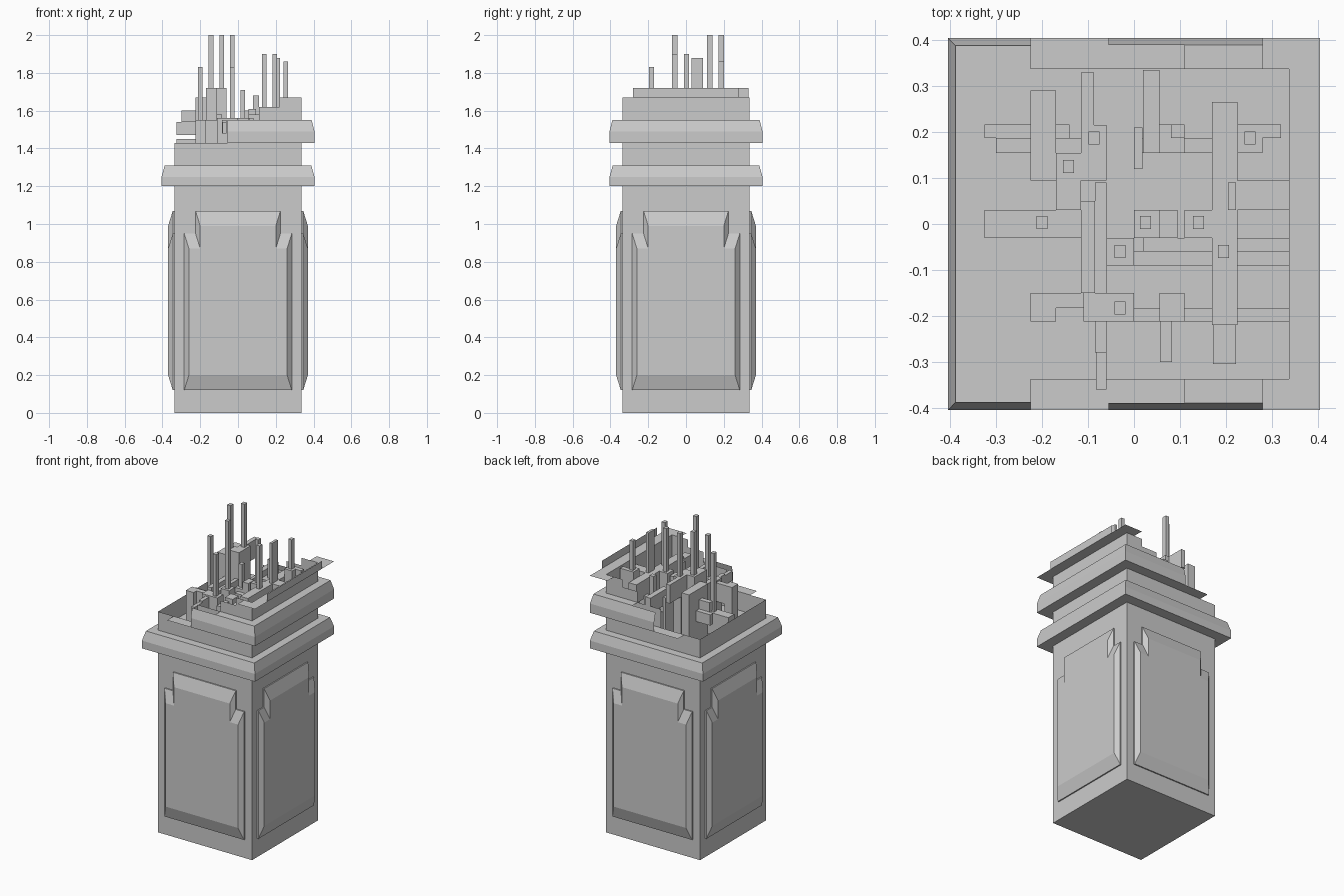
import bpy, bmesh
from math import pi
from mathutils import Matrix

if "Cube" in bpy.data.objects:
    bpy.data.objects.remove(bpy.data.objects["Cube"])


def finish(bm, name, normals=True):
    if normals:
        bmesh.ops.recalc_face_normals(bm, faces=bm.faces)
    me = bpy.data.meshes.new(name)
    bm.to_mesh(me)
    bm.free()
    ob = bpy.data.objects.new(name, me)
    bpy.context.collection.objects.link(ob)
    return ob


def shell(name, profile, cut_x=None, cap_bottom=False):
    """Square tube following (half width, z) points; everything left of cut_x is broken off."""
    bm = bmesh.new()
    rings = [[bm.verts.new((sx * r, sy * r, z)) for sx, sy in ((-1, -1), (1, -1), (1, 1), (-1, 1))]
             for r, z in profile]
    for a, b in zip(rings, rings[1:]):
        for i in range(4):
            j = (i + 1) % 4
            bm.faces.new((a[i], a[j], b[j], b[i]))
    if cap_bottom:
        bm.faces.new(rings[0][::-1])
    if cut_x is not None:
        geom = bm.verts[:] + bm.edges[:] + bm.faces[:]
        bmesh.ops.bisect_plane(bm, geom=geom, plane_co=(cut_x, 0, 0), plane_no=(1, 0, 0), clear_inner=True)
    return finish(bm, name, False)


def sheet(name, pts):
    bm = bmesh.new()
    bm.faces.new([bm.verts.new(p) for p in pts])
    return finish(bm, name, False)


def boxes(name, rows):
    bm = bmesh.new()
    for x0, x1, y0, y1, z0, z1 in rows:
        m = Matrix.Translation(((x0 + x1) / 2, (y0 + y1) / 2, (z0 + z1) / 2))
        m = m @ Matrix.Diagonal((x1 - x0, y1 - y0, z1 - z0, 1))
        bmesh.ops.create_cube(bm, size=1, matrix=m)
    return finish(bm, name)


W, C = 0.337, 0.405   # shaft and cornice half widths
FLOOR = 1.31

# Shaft, lower cornice and neck
shell("shaft", [(W, 0), (W, 1.2), (C, 1.2), (C, 1.25), (0.388, 1.31), (W, 1.31), (W, 1.43)], cap_bottom=True)
sheet("inner_floor", [(-W, -W, FLOOR), (W, -W, FLOOR), (W, W, FLOOR), (-W, W, FLOOR)])

# Broken upper tiers, each torn off further to the right
shell("upper_cornice_underside", [(W, 1.43), (C, 1.43)], -0.225)
shell("upper_cornice_face", [(C, 1.43), (C, 1.49), (0.39, 1.55)], -0.055)
shell("upper_cornice_top", [(0.39, 1.55), (W, 1.55)], 0.11)
shell("upper_wall_low", [(W, 1.43), (W, 1.55)], -0.055)
shell("upper_wall_mid", [(W, 1.55), (W, 1.62)], 0.11)
shell("upper_wall_high", [(W, 1.62), (W, 1.67)], 0.22)
shell("top_cornice_underside", [(W, 1.67), (C, 1.67)], 0.28)
sheet("top_cornice_face", [(C, -0.28, 1.67), (C, 0.28, 1.67), (C, 0.28, 1.72), (C, -0.28, 1.72)])

# Raised panel with a narrower tab on top, repeated on four sides
right_half_outer = [(0.285, 0.12), (0.285, 0.95), (0.225, 0.95), (0.225, 1.07)]
right_half_inner = [(0.26, 0.2), (0.26, 0.87), (0.2, 0.87), (0.2, 0.99)]


def panel(name, angle):
    bm = bmesh.new()
    rings = []
    for half, d in ((right_half_outer, W - 0.005), (right_half_outer, W + 0.008), (right_half_inner, 0.37)):
        pts = half + [(-x, z) for x, z in reversed(half)]
        rings.append([bm.verts.new((x, -d, z)) for x, z in pts])
    for a, b in zip(rings, rings[1:]):
        for i in range(8):
            j = (i + 1) % 8
            bm.faces.new((a[i], a[j], b[j], b[i]))
    bm.faces.new(rings[-1])
    bm.faces.new(rings[0][::-1])
    finish(bm, name).rotation_euler.z = angle


for k, side in enumerate(("front", "right", "back", "left")):
    panel(side + "_panel", k * pi / 2)

# Blocks and beams of the exposed core
F = FLOOR
boxes("core_left", [
    (-.225, -.17, .095, .29, F, 1.67),
    (-.325, -.14, .187, .217, 1.47, 1.54),
    (-.30, -.11, .155, .187, 1.54, 1.60),
    (-.115, -.06, .095, .215, F, 1.72),
    (-.115, -.087, .215, .33, 1.60, 1.72),
    (-.17, -.115, .03, .155, F, 1.72),
    (-.325, -.115, -.03, .03, F, 1.45),
    (-.115, -.085, -.15, .05, F, 1.58),
    (-.085, -.06, -.28, .09, 1.48, 1.55),
    (-.083, -.06, -.36, -.27, 1.48, 1.54),
    (-.225, -.17, -.212, -.15, F, 1.55),
    (-.17, -.11, -.183, -.15, 1.43, 1.55),
    (-.11, 0, -.212, -.15, F, 1.56),
    (-.06, 0, -.09, -.03, F, 1.56),
])
boxes("core_right", [
    (0, .018, .12, .21, F, 1.56),
    (.02, .055, .155, .335, 1.50, 1.60),
    (.055, .11, .155, .217, F, 1.56),
    (.08, .11, .187, .217, F, 1.68),
    (0, .17, .155, .187, 1.45, 1.52),
    (0, .055, -.03, .03, F, 1.56),
    (.055, .095, -.03, .03, F, 1.61),
    (.11, .17, -.03, .03, F, 1.62),
    (-.06, W, -.09, -.06, 1.43, 1.50),
    (.02, W, -.06, -.03, 1.43, 1.54),
    (.055, .11, -.212, -.15, F, 1.58),
    (.057, .083, -.30, -.20, 1.50, 1.56),
])
boxes("core_far_right", [
    (0, W, -.212, -.183, 1.43, 1.50),
    (.17, .225, -.22, .265, 1.50, 1.62),
    (.172, .222, -.305, -.22, 1.50, 1.60),
    (.17, .225, -.09, -.03, F, 1.62),
    (.225, W, .03, .095, F, 1.62),
    (.205, .222, .03, .09, 1.55, 1.88),
    (.225, .28, .155, .217, F, 1.67),
    (.28, .32, .187, .217, 1.55, 1.67),
])

# Thin square rods standing on the blocks
rods = [(-.087, .187, 2.0), (-.143, .125, 2.0), (-.2, .003, 1.83), (.025, .003, 1.71), (.14, .003, 1.9),
        (-.03, -.06, 2.0), (.195, -.06, 1.9), (-.03, -.183, 1.83), (.252, .187, 1.86)]
boxes("rods", [(x - .012, x + .012, y - .014, y + .014, 1.40, z) for x, y, z in rods])
